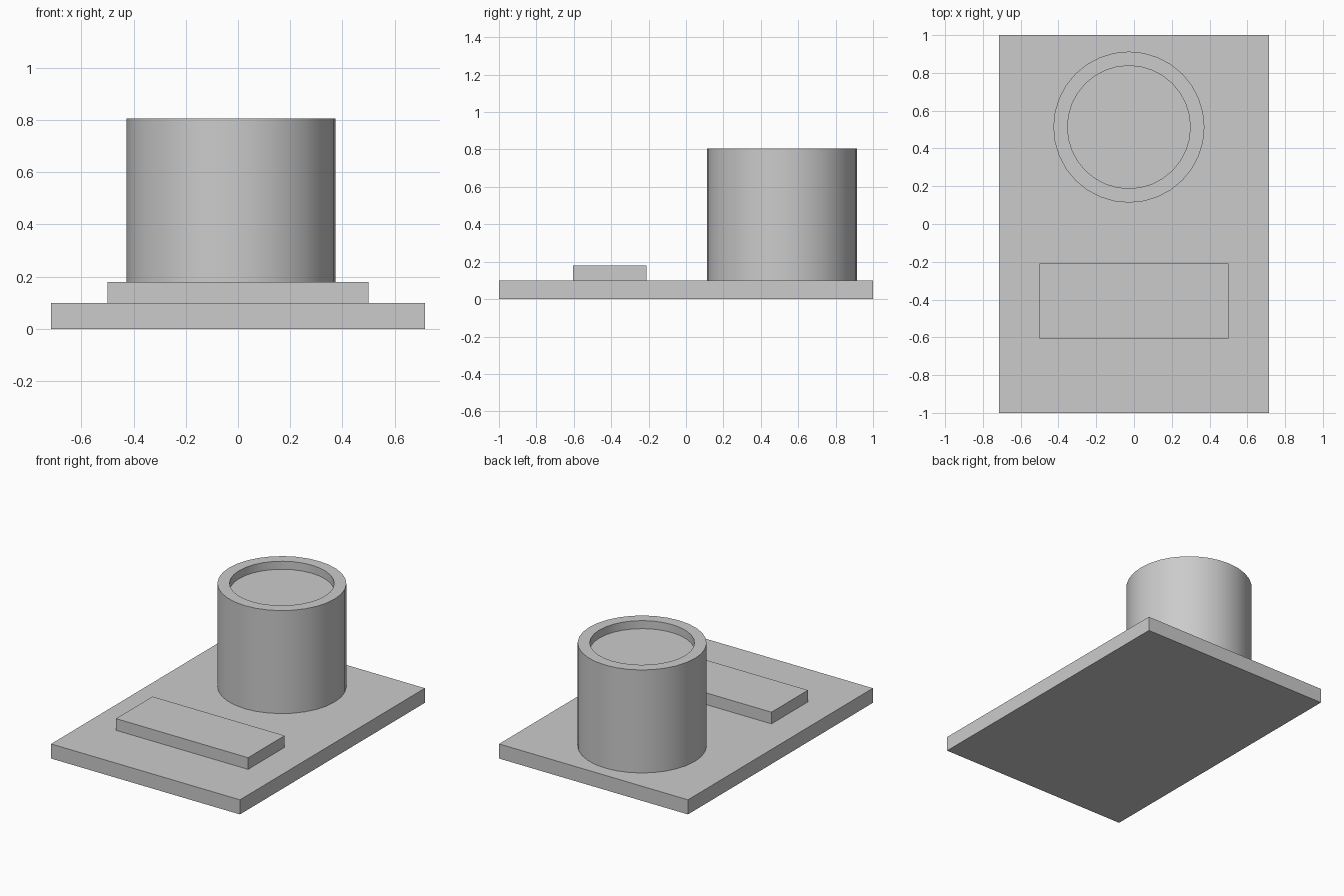
import bpy, bmesh
from mathutils import Matrix, Vector

cube = bpy.data.objects.get("Cube")
if cube:
    bpy.data.objects.remove(cube, do_unlink=True)

grey = bpy.data.materials.new("plain_grey")
grey.use_nodes = True
colour = (0.6, 0.6, 0.6, 1)
grey.diffuse_color = colour
grey.node_tree.nodes["Principled BSDF"].inputs["Base Color"].default_value = colour


def add_object(name, bm):
    mesh = bpy.data.meshes.new(name)
    bmesh.ops.recalc_face_normals(bm, faces=bm.faces)
    bm.to_mesh(mesh)
    bm.free()
    mesh.materials.append(grey)
    obj = bpy.data.objects.new(name, mesh)
    bpy.context.collection.objects.link(obj)
    return obj


def box(name, low, high):
    low, high = Vector(low), Vector(high)
    bm = bmesh.new()
    bmesh.ops.create_cube(bm, size=1, matrix=Matrix.Translation((low + high) / 2)
                          @ Matrix.Diagonal((*(high - low), 1)))
    return add_object(name, bm)


# Flat base and raised front block
box("base_plate", (-0.715, -1, 0), (0.715, 1, 0.1))
box("front_block", (-0.5, -0.605, 0.1), (0.5, -0.21, 0.18))

# Round drum: a lathed profile with a shallow recess in its top
centre = Vector((-0.027, 0.513, 0))
profile = [(0.4, 0.1), (0.4, 0.805), (0.325, 0.805), (0.325, 0.75)]
bm = bmesh.new()
rings = []
for radius, height in profile:
    made = bmesh.ops.create_circle(bm, segments=32, radius=radius,
                                   matrix=Matrix.Translation(centre + Vector((0, 0, height))))
    rings.append(made["verts"])
for lower, upper in zip(rings, rings[1:]):
    for i in range(len(lower)):
        bm.faces.new((lower[i - 1], lower[i], upper[i], upper[i - 1]))
bm.faces.new(rings[0])
bm.faces.new(rings[-1])
drum = add_object("drum", bm)

bpy.ops.object.select_all(action="DESELECT")
drum.select_set(True)
bpy.context.view_layer.objects.active = drum
bpy.ops.object.shade_smooth_by_angle()
